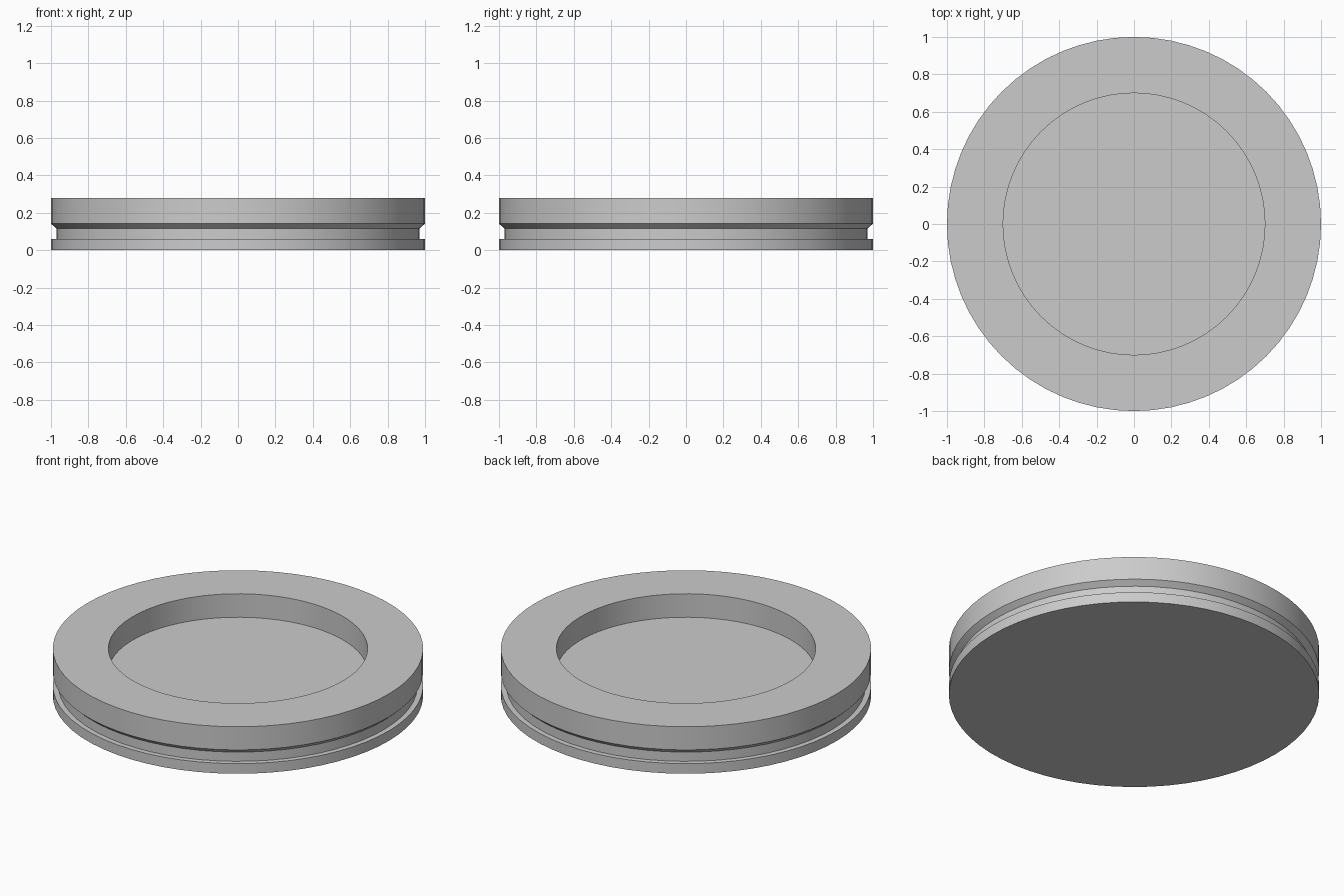
import bpy, bmesh, math

if "Cube" in bpy.data.objects:
    bpy.data.objects.remove(bpy.data.objects["Cube"])

SIDES = 64

# Half section of the disc as (radius, height), from the base centre to the recess floor centre
profile = [
    (0.0, 0.0), (1.0, 0.0), (1.0, 0.06),       # base flange
    (0.97, 0.06), (0.97, 0.115), (1.0, 0.142),  # side groove with chamfered upper lip
    (1.0, 0.28), (0.70, 0.28),                 # rim
    (0.70, 0.14), (0.0, 0.14),                 # round recess
]


def lathe(name, points, sides):
    bm = bmesh.new()
    verts = [bm.verts.new((r, 0, z)) for r, z in points]
    edges = [bm.edges.new(pair) for pair in zip(verts, verts[1:])]
    bmesh.ops.spin(bm, geom=verts + edges, cent=(0, 0, 0), axis=(0, 0, 1),
                   angle=math.tau, steps=sides, use_merge=True)
    bmesh.ops.remove_doubles(bm, verts=bm.verts, dist=1e-4)
    bmesh.ops.recalc_face_normals(bm, faces=bm.faces)
    mesh = bpy.data.meshes.new(name)
    bm.to_mesh(mesh)
    bm.free()
    obj = bpy.data.objects.new(name, mesh)
    bpy.context.collection.objects.link(obj)
    return obj


disc = lathe("grooved_disc", profile, SIDES)
bpy.context.view_layer.objects.active = disc
disc.select_set(True)
bpy.ops.object.shade_smooth_by_angle(angle=math.radians(30))
